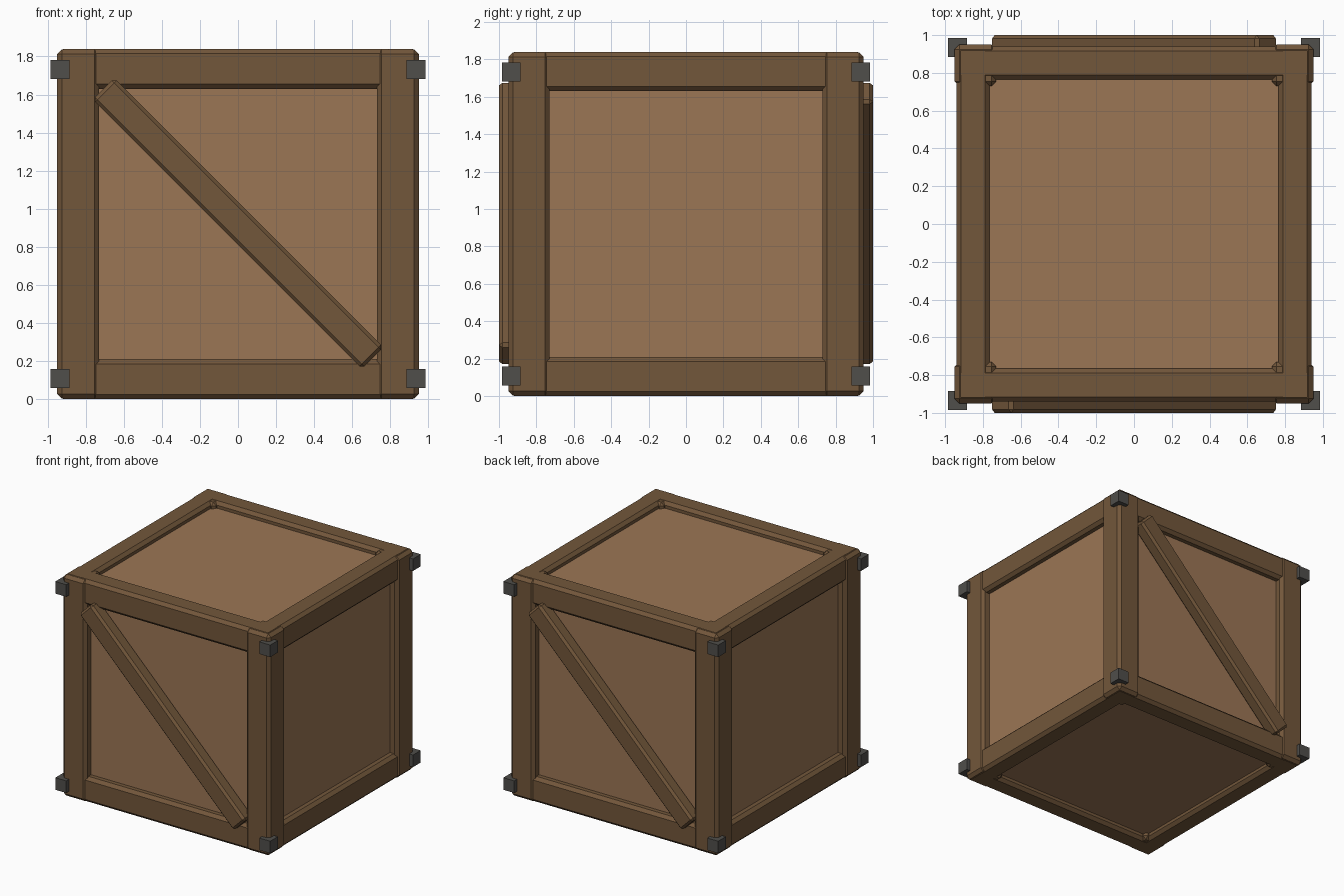
import bpy
import math
from mathutils import Matrix

if "Cube" in bpy.data.objects:
    bpy.data.objects.remove(bpy.data.objects["Cube"])


def material(name, rgb):
    m = bpy.data.materials.new(name)
    m.diffuse_color = (*rgb, 1)
    m.use_nodes = True
    m.node_tree.nodes["Principled BSDF"].inputs["Base Color"].default_value = m.diffuse_color
    return m


PANEL = material("light wood", (0.33, 0.18, 0.09))
FRAME = material("dark wood", (0.17, 0.095, 0.043))
METAL = material("dark metal", (0.08, 0.077, 0.07))
MID = 0.92  # height of the crate centre


def box(name, centre, size, mat, chamfer=0.0, turn=0.0):
    bpy.ops.mesh.primitive_cube_add(size=1)
    ob = bpy.context.object
    ob.name = name
    ob.data.transform(Matrix.Diagonal((*size, 1)))
    ob.location = centre
    ob.rotation_euler.y = turn
    ob.data.materials.append(mat)
    if chamfer:
        b = ob.modifiers.new("chamfer", "BEVEL")
        b.width = chamfer
        b.segments = 1
    return ob


# Recessed panels: one inner box seen through the frame on all six sides
box("panel_core", (0, 0, MID), (1.76, 1.76, 1.74), PANEL)

# Corner posts
for x in (-1, 1):
    for y in (-1, 1):
        box("corner_post", (x * 0.84, y * 0.84, MID), (0.22, 0.22, 1.834), FRAME, 0.025)

# Rails around the top and bottom
for z in (-1, 1):
    for s in (-1, 1):
        h = MID + z * 0.815
        box("rail_along_x", (0, s * 0.8525, h), (1.885, 0.175, 0.21), FRAME, 0.025)
        box("rail_along_y", (s * 0.8525, 0, h), (0.175, 1.885, 0.21), FRAME, 0.025)

# Diagonal braces on front and back, mirrored by a half turn
for s in (-1, 1):
    box("diagonal_brace", (0, s * 0.9425, MID + 0.003), (2.0, 0.115, 0.16), FRAME, 0.018,
        turn=-s * math.radians(45))

# Metal corner blocks
for x in (-1, 1):
    for y in (-1, 1):
        for z in (-1, 1):
            box("corner_block", (x * 0.935, y * 0.935, MID + z * 0.8125), (0.1, 0.1, 0.1), METAL)
